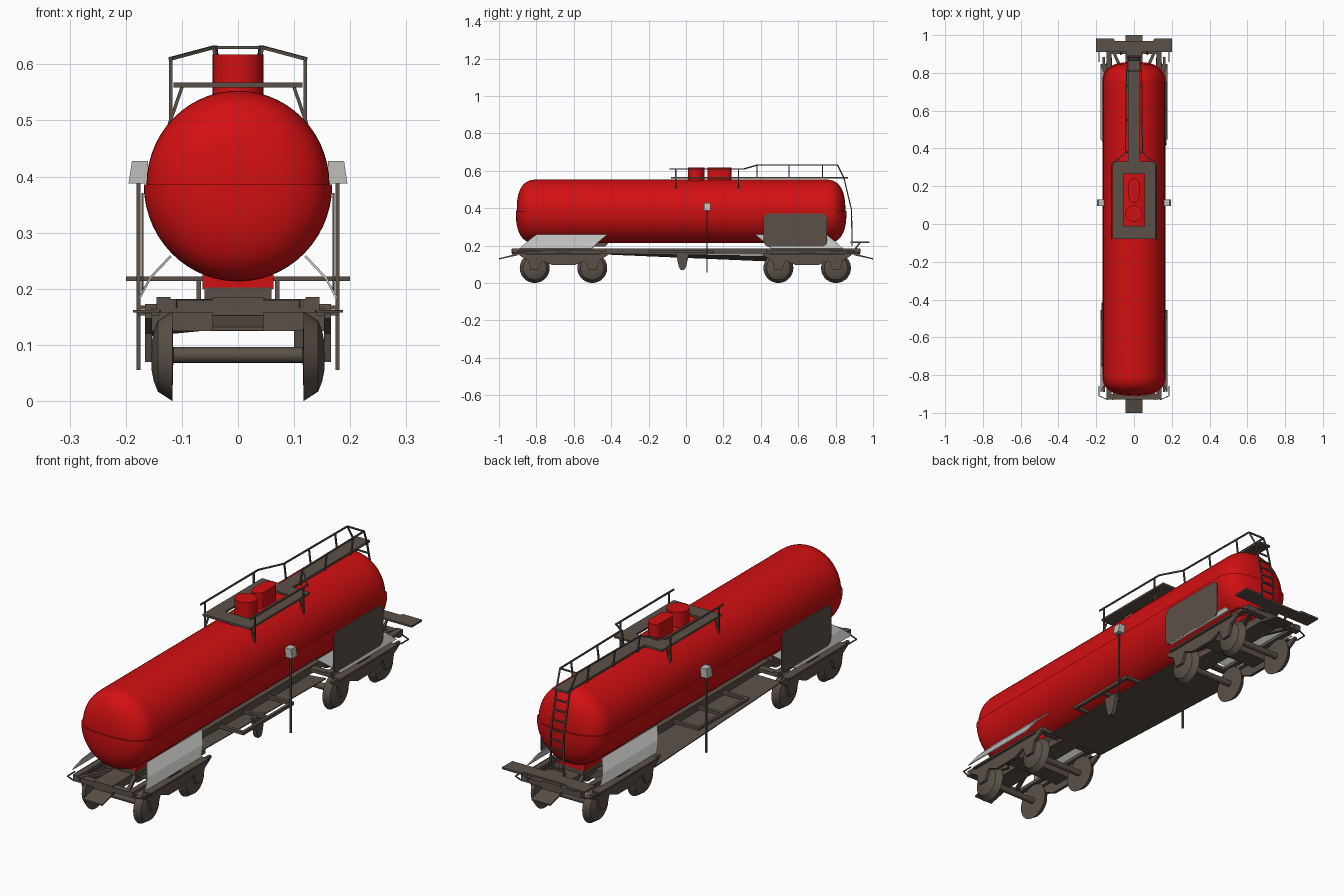
import bpy, bmesh, math
from mathutils import Vector, Matrix

if "Cube" in bpy.data.objects:
    bpy.data.objects.remove(bpy.data.objects["Cube"])


def material(name, rgb):
    m = bpy.data.materials.new(name)
    m.diffuse_color = (*rgb, 1)
    m.use_nodes = True
    m.node_tree.nodes["Principled BSDF"].inputs["Base Color"].default_value = m.diffuse_color
    return m


RED = material("red paint", (0.65, 0.005, 0.006))
BROWN = material("grey brown metal", (0.105, 0.082, 0.064))
GREY = material("light grey", (0.52, 0.52, 0.51))


def finish(name, bm, mat, smooth=False):
    bmesh.ops.remove_doubles(bm, verts=bm.verts, dist=1e-5)
    bmesh.ops.recalc_face_normals(bm, faces=bm.faces)
    me = bpy.data.meshes.new(name)
    bm.to_mesh(me)
    bm.free()
    me.materials.append(mat)
    ob = bpy.data.objects.new(name, me)
    bpy.context.collection.objects.link(ob)
    if smooth:
        bpy.ops.object.select_all(action='DESELECT')
        ob.select_set(True)
        bpy.context.view_layer.objects.active = ob
        bpy.ops.object.shade_smooth_by_angle(angle=math.radians(35))
    return ob


def box(name, x, y, z, mat=BROWN):
    bm = bmesh.new()
    lo, hi = Vector((x[0], y[0], z[0])), Vector((x[1], y[1], z[1]))
    bmesh.ops.create_cube(bm, size=1)
    for v in bm.verts:
        v.co = Vector((lo[i] + (v.co[i] + 0.5) * (hi[i] - lo[i]) for i in range(3)))
    return finish(name, bm, mat)


def prism(name, pts, place, a, b, mat=BROWN, smooth=False):
    """Extrude a 2D outline from a to b; place(u, v, a) gives the 3D point."""
    bm = bmesh.new()
    n = len(pts)
    r0 = [bm.verts.new(place(u, v, a)) for u, v in pts]
    r1 = [bm.verts.new(place(u, v, b)) for u, v in pts]
    bm.faces.new(r0)
    bm.faces.new(r1)
    for i in range(n):
        bm.faces.new((r0[i], r0[(i + 1) % n], r1[(i + 1) % n], r1[i]))
    return finish(name, bm, mat, smooth)


def bars(name, paths, w, mat=BROWN, sides=4):
    """Thin rods along each path."""
    bm = bmesh.new()
    for path in paths:
        for p, q in zip(path, path[1:]):
            p, q = Vector(p), Vector(q)
            rot = (q - p).to_track_quat('Z', 'Y').to_matrix().to_4x4()
            turn = Matrix.Rotation(math.pi / 4, 4, 'Z')
            bmesh.ops.create_cone(bm, cap_ends=True, segments=sides, radius1=w, radius2=w,
                                  depth=(q - p).length + w,
                                  matrix=Matrix.Translation((p + q) / 2) @ rot @ turn)
    return finish(name, bm, mat, sides > 4)


def rounded(cu, cv, hu, hv, r, n=6):
    out = []
    for k, (su, sv) in enumerate(((1, 1), (-1, 1), (-1, -1), (1, -1))):
        for i in range(n + 1):
            t = math.pi / 2 * (k + i / n)
            out.append((cu + su * (hu - r) + r * math.cos(t), cv + sv * (hv - r) + r * math.sin(t)))
    return out


side_place = lambda u, v, a: (a, u, v)   # outline in y, z
top_place = lambda u, v, a: (u, v, a)    # outline in x, y


# Tank shell: upper half and slightly wider lower half, dished ends
def half_tank(name, rx, rz, y0, y1, sign, cap=0.11, n=2.6):
    ring = [(cap * (1 - math.cos(t) ** (2 / n)), math.sin(t) ** (2 / n))
            for t in (math.pi / 2 * i / 14 for i in range(14))] + [(cap, 1)]
    rows = [(y0 + d, s) for d, s in ring] + [(y1 - d, s) for d, s in reversed(ring)]
    bm = bmesh.new()
    grid = [[bm.verts.new((rx * s * math.cos(math.pi * k / 28), y,
                           0.386 + sign * rz * s * math.sin(math.pi * k / 28)))
             for k in range(29)] for y, s in rows]
    for a, b in zip(grid, grid[1:]):
        for k in range(28):
            bm.faces.new((a[k], a[k + 1], b[k + 1], b[k]))
    bmesh.ops.remove_doubles(bm, verts=bm.verts, dist=1e-5)
    bmesh.ops.holes_fill(bm, edges=[e for e in bm.edges if e.is_boundary])
    return finish(name, bm, RED, True)


half_tank("tank_upper", 0.163, 0.167, -0.905, 0.852, 1)
half_tank("tank_lower", 0.168, 0.173, -0.91, 0.858, -1)

# Domes on top
circle = [(0.045 * math.cos(math.tau * i / 32), 0.055 + 0.045 * math.sin(math.tau * i / 32)) for i in range(32)]
prism("round_dome", circle, top_place, 0.54, 0.618, RED, True)
prism("long_dome", rounded(0, 0.178, 0.028, 0.064, 0.027), top_place, 0.54, 0.618, RED, True)

# Top platform around the domes, and walkway to the ladder
for s in (-1, 1):
    box("platform_side", sorted((s * 0.056, s * 0.115)), (-0.08, 0.33), (0.559, 0.568))
box("platform_front", (-0.056, 0.056), (-0.08, -0.01), (0.559, 0.568))
box("platform_back", (-0.056, 0.056), (0.265, 0.33), (0.559, 0.568))
box("walkway", (-0.031, 0.031), (0.33, 0.865), (0.559, 0.568))

# Railings and platform posts
rails = []
for s in (-1, 1):
    rails.append([(s * 0.12, -0.085, 0.61), (s * 0.12, 0.31, 0.61), (s * 0.045, 0.38, 0.63),
                  (s * 0.04, 0.81, 0.63), (s * 0.032, 0.845, 0.56)])
    for y in (-0.055, 0.28):
        rails.append([(s * 0.12, y, 0.495), (s * 0.12, y, 0.61)])
        rails.append([(s * 0.10, y, 0.559), (s * 0.122, y, 0.495)])
    for y in (0.38, 0.55, 0.73):
        rails.append([(s * 0.034, y, 0.56), (s * 0.043, y, 0.63)])
rails.append([(-0.04, 0.81, 0.63), (0.04, 0.81, 0.63)])
bars("railing", rails, 0.0042)

# End ladder
stile = [(0.845, 0.56), (0.885, 0.39), (0.888, 0.2)]
ladder = [[(s * 0.031, y, z) for y, z in stile] for s in (-1, 1)]
for i in range(9):
    z = 0.235 + 0.04 * i
    y = 0.888 if z < 0.39 else 0.885 - (z - 0.39) * 0.235
    ladder.append([(-0.031, y, z), (0.031, y, z)])
bars("ladder", ladder, 0.0042)

# End step platform
step = [(-0.2, 0.91), (-0.04, 0.91), (-0.04, 0.88), (0.04, 0.88), (0.04, 0.91), (0.2, 0.91),
        (0.2, 0.982), (0.11, 0.982), (0.1, 0.97), (-0.1, 0.97), (-0.11, 0.982), (-0.2, 0.982)]
prism("end_step", step, top_place, 0.214, 0.222)
bars("end_step_braces", [[(s * 0.07, 0.93, 0.216), (s * 0.07, 0.9, 0.175)] for s in (-1, 1)], 0.006)

# Side name panels, diagonally opposite
for s in (-1, 1):
    prism("side_panel", rounded(s * 0.585, 0.283, 0.17, 0.088, 0.028), side_place, s * 0.168, s * 0.172)

# Underframe
box("centre_sill", (-0.045, 0.045), (-0.93, 0.93), (0.152, 0.185))
for e in (-1, 1):
    box("end_beam", (-0.145, 0.145), sorted((e * 0.9, e * 0.93)), (0.158, 0.18))
    prism("coupler_plate", [(e * 1.0, 0.126), (e * 1.0, 0.132), (e * 0.9, 0.158), (e * 0.9, 0.148)],
          side_place, -0.045, 0.045)
    box("saddle_base", (-0.06, 0.06), (e * 0.65 - 0.14, e * 0.65 + 0.14), (0.18, 0.202))
    box("saddle", (-0.063, 0.063), (e * 0.65 - 0.14, e * 0.65 + 0.14), (0.2, 0.24), RED)
    for s in (-1, 1):
        box("end_sill", sorted((s * 0.12, s * 0.145)), sorted((e * 0.43, e * 0.93)), (0.17, 0.185))
        bars("end_brace", [[(s * 0.05, e * 0.78, 0.174), (s * 0.115, e * 0.925, 0.174)]], 0.011)
        bars("end_handle", [[(s * 0.14, e * 0.93, 0.16), (s * 0.185, e * 0.91, 0.16),
                             (s * 0.185, e * 0.86, 0.16)]], 0.003)
    box("inner_crossbeam", (-0.145, 0.145), sorted((e * 0.43, e * 0.46)), (0.165, 0.18))
for s in (-1, 1):
    box("middle_side_rail", sorted((s * 0.153, s * 0.166)), (-0.2, 0.15), (0.16, 0.173))
    for y in (-0.2, -0.03, 0.135):
        box("middle_crossbar", sorted((s * 0.04, s * 0.16)), (y, y + 0.015), (0.16, 0.173))
prism("hanger_bracket", [(-0.055, 0.163), (0.018, 0.163), (0.0, 0.085), (-0.01, 0.07), (-0.028, 0.07),
                         (-0.038, 0.085)], side_place, 0.1, 0.118)

# Sloping belly plate between the bogies
bm = bmesh.new()
low = [(-0.165, -0.42, 0.152), (0.11, -0.42, 0.155), (0.11, 0.45, 0.142), (-0.165, 0.45, 0.115)]
lo = [bm.verts.new(p) for p in low]
hi = [bm.verts.new((x, y, z + 0.004)) for x, y, z in low]
bm.faces.new(lo)
bm.faces.new(hi)
for i in range(4):
    bm.faces.new((lo[i], lo[(i + 1) % 4], hi[(i + 1) % 4], hi[i]))
finish("belly_plate", bm, BROWN)

# Light grey splash plates from tank to bogies
for e in (-1, 1):
    for s in (-1, 1):
        bm = bmesh.new()
        rows = []
        for x, z, t in ((0.118, 0.257, 0), (0.155, 0.218, 0.55), (0.174, 0.182, 1)):
            ya, yb = 0.395 + 0.085 * t, 0.775 + 0.09 * t
            rows.append([bm.verts.new((s * (x + d), e * y - 0.025, z + d))
                         for y, d in ((ya, 0), (yb, 0), (yb, 0.003), (ya, 0.003))])
        for a, b in zip(rows, rows[1:]):
            for i in range(4):
                bm.faces.new((a[i], a[(i + 1) % 4], b[(i + 1) % 4], b[i]))
        bm.faces.new(rows[0])
        bm.faces.new(rows[-1])
        finish("splash_plate", bm, GREY)

# Side poles with signal boxes
for s in (-1, 1):
    bars("side_pole", [[(s * 0.177, 0.112, 0.058), (s * 0.177, 0.112, 0.39)]], 0.005)
    bars("pole_bracket", [[(s * 0.15, 0.112, 0.167), (s * 0.177, 0.112, 0.167)]], 0.005)
    prism("pole_box", [(s * 0.16, 0.388), (s * 0.195, 0.388), (s * 0.189, 0.428), (s * 0.16, 0.428)],
          lambda u, v, a: (u, a, v), 0.095, 0.13, GREY)


# Bogies: wheels, axles, side frames, bolster
def wheel(s, y):
    prof = [(0.115, 0), (0.117, 0.08), (0.143, 0.063), (0.15, 0.045), (0.154, 0.025), (0.155, 0)]
    bm = bmesh.new()
    n = 28
    g = [[bm.verts.new((s * x, y + r * math.cos(math.tau * k / n), 0.08 + r * math.sin(math.tau * k / n)))
          for k in range(n)] for x, r in prof]
    for a, b in zip(g, g[1:]):
        for k in range(n):
            bm.faces.new((a[k], a[(k + 1) % n], b[(k + 1) % n], b[k]))
    bmesh.ops.dissolve_degenerate(bm, dist=1e-6, edges=bm.edges)
    finish("wheel", bm, BROWN, True)


half = [(0.235, 0.157), (0.235, 0.147), (0.19, 0.12), (0.175, 0.07), (0.135, 0.07), (0.115, 0.118),
        (0.06, 0.096)]
for c in (-0.655, 0.648):
    outline = [(c + y, z) for y, z in half] + [(c - y, z) for y, z in reversed(half)]
    box("bolster", (-0.155, 0.155), (c - 0.04, c + 0.04), (0.125, 0.165))
    for s in (-1, 1):
        prism("bogie_side_frame", outline, side_place, s * 0.153, s * 0.166)
        box("bogie_top_rail", sorted((s * 0.14, s * 0.178)), (c - 0.2, c + 0.2), (0.152, 0.16))
    for d in (-0.154, 0.154):
        bars("axle", [[(-0.12, c + d, 0.082), (0.12, c + d, 0.082)]], 0.014, BROWN, 16)
        for s in (-1, 1):
            wheel(s, c + d)
